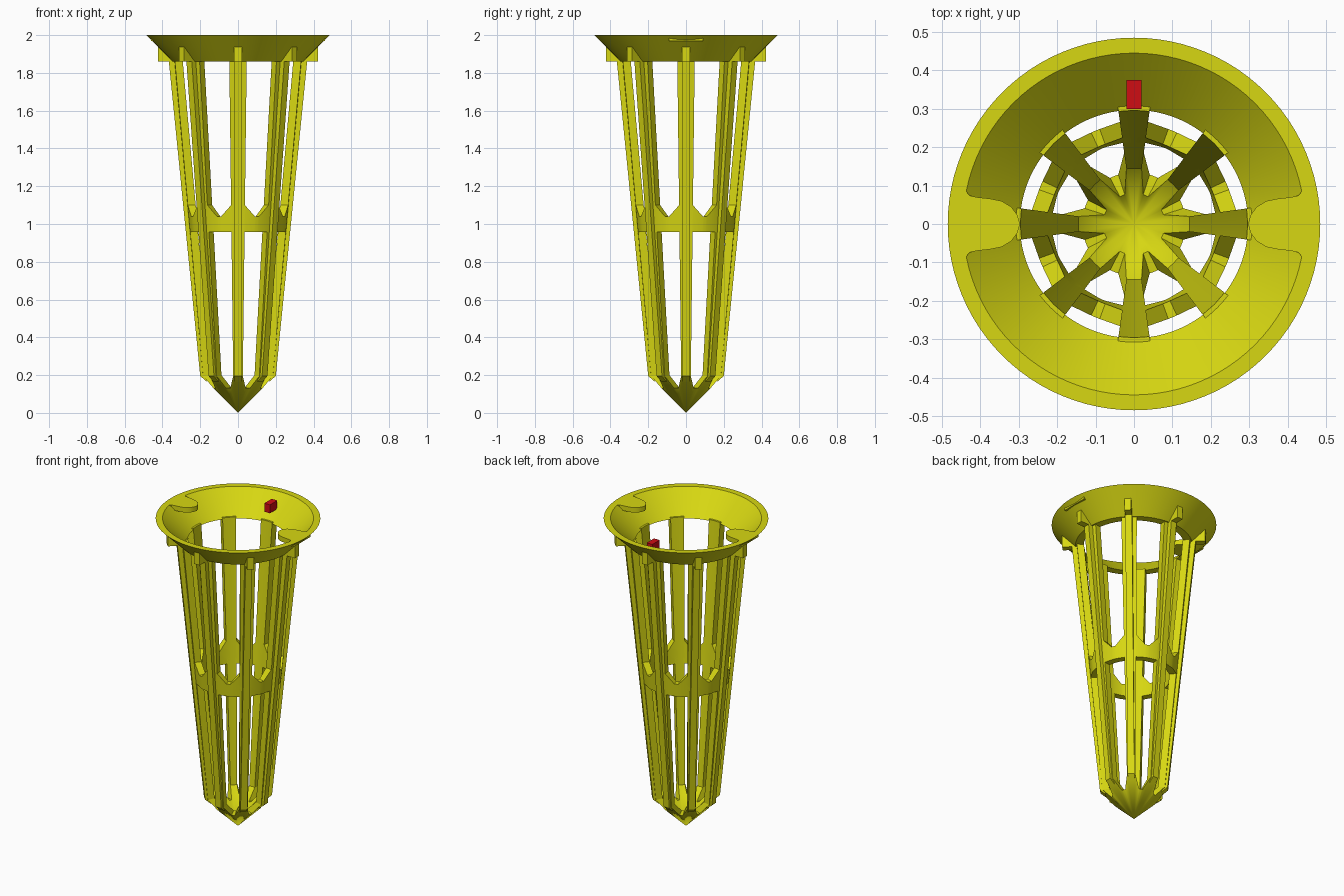
import bpy, bmesh, math
from mathutils import Matrix

if "Cube" in bpy.data.objects:
    bpy.data.objects.remove(bpy.data.objects["Cube"])

N = 8                       # ribs around the basket
STEP = 2 * math.pi / N
HALF = 0.137                # half angle of a rib


def material(name, rgb):
    m = bpy.data.materials.new(name)
    m.diffuse_color = (*rgb, 1)
    m.use_nodes = True
    m.node_tree.nodes["Principled BSDF"].inputs["Base Color"].default_value = m.diffuse_color
    return m


yellow = material("yellow plastic", (0.68, 0.68, 0.006))
red = material("red marker", (0.62, 0.004, 0.007))


def finish(name, bm, mat, smooth=True):
    bmesh.ops.remove_doubles(bm, verts=bm.verts, dist=1e-5)
    bmesh.ops.recalc_face_normals(bm, faces=bm.faces)
    me = bpy.data.meshes.new(name)
    bm.to_mesh(me)
    bm.free()
    me.materials.append(mat)
    ob = bpy.data.objects.new(name, me)
    bpy.context.collection.objects.link(ob)
    if smooth:
        bpy.ops.object.select_all(action='DESELECT')
        ob.select_set(True)
        bpy.context.view_layer.objects.active = ob
        bpy.ops.object.shade_smooth_by_angle(angle=math.radians(25))
    return ob


def sweep(bm, sections, closed):
    """Skin matching loops of (angle, [(r, z), ...]) around the z axis."""
    loops = [[bm.verts.new((r * math.cos(a), r * math.sin(a), z)) for r, z in pts]
             for a, pts in sections]
    pairs = list(zip(loops, loops[1:]))
    if closed:
        pairs.append((loops[-1], loops[0]))
    for p, q in pairs:
        for i in range(len(p)):
            j = (i + 1) % len(p)
            bm.faces.new((p[i], p[j], q[j], q[i]))
    if not closed:
        bm.faces.new(loops[0])
        bm.faces.new(loops[-1])


def prism(bm, outline, matrix, depth):
    """Extrude a flat outline along its local z."""
    low = [bm.verts.new(matrix @ Matrix.Translation((x, y, -depth / 2)).translation)
           for x, y in outline]
    high = [bm.verts.new(matrix @ Matrix.Translation((x, y, depth / 2)).translation)
            for x, y in outline]
    bm.faces.new(low)
    bm.faces.new(high)
    for i in range(len(low)):
        j = (i + 1) % len(low)
        bm.faces.new((low[i], low[j], high[j], high[i]))


def inner(z):
    return 0.145 + 0.15 * (z - 0.2) / 1.66


def wall(z0, z1, t=0.042):
    return [(inner(z0), z0), (inner(z0) + t, z0), (inner(z1) + t, z1), (inner(z1), z1)]


def notched(low, high, gusset, fine):
    """Angles and top heights: high at the ribs, sloping down to low between them."""
    out = []
    for k in range(N):
        c = k * STEP
        out += [(c - HALF, high), (c, high), (c + HALF, high)]
        a, b = c + HALF + gusset, c + STEP - HALF - gusset
        out += [(a + (b - a) * i / fine, low) for i in range(fine + 1)]
    return out


# flared rim
bm = bmesh.new()
rim = [(0.485, 2), (0.445, 2), (0.297, 1.86), (0.345, 1.86)]
sweep(bm, [(2 * math.pi * i / 96, rim) for i in range(96)], True)
finish("funnel_rim", bm, yellow)

# two rounded grip tongues level with the rim
half = [(0.46, 0.09), (0.437, 0.085), (0.428, 0.074), (0.41, 0.07), (0.375, 0.066),
        (0.345, 0.06), (0.32, 0.045), (0.304, 0.024), (0.297, 0)]
tongue = half + [(x, -y) for x, y in half[-2::-1]]
bm = bmesh.new()
for turn in (0, math.pi):
    prism(bm, tongue, Matrix.Rotation(turn, 4, 'Z') @ Matrix.Translation((0, 0, 1.984)), 0.032)
finish("rim_tongues", bm, yellow)

# tapered inner ribs
bm = bmesh.new()
for k in range(N):
    sweep(bm, [(k * STEP + s * HALF, wall(0.19, 1.87)) for s in (-1, 0, 1)], False)
finish("ribs", bm, yellow)

# outer fins with the square tabs under the rim
fin = [(0.165, 0.165), (0.2, 0.195), (0.366, 1.86), (0.423, 1.86), (0.423, 1.938),
       (0.35, 1.875), (0.32, 1.865), (0.17, 0.2)]
bm = bmesh.new()
for k in range(N):
    upright = Matrix.Rotation(k * STEP, 4, 'Z') @ Matrix.Rotation(math.pi / 2, 4, 'X')
    prism(bm, fin, upright, 0.04)
finish("fins", bm, yellow, False)

# middle ring with gussets rising to the ribs
bm = bmesh.new()
sweep(bm, [(a, wall(0.957, z)) for a, z in notched(1.04, 1.10, 0.21, 4)], True)
finish("middle_ring", bm, yellow)

# hollow pointed tip, scalloped between the ribs
bm = bmesh.new()
cup = notched(0.135, 0.2, 0.17, 3)
sweep(bm, [(a, [(0, 0), (min(z, 0.187), z - 0.005), (z - 0.055, z), (0, 0.055)])
           for a, z in cup], True)
bmesh.ops.dissolve_degenerate(bm, dist=1e-5, edges=bm.edges)
finish("pointed_tip", bm, yellow)

# red marker block on the inside of the rim
bm = bmesh.new()
bmesh.ops.create_cube(bm, size=1, matrix=Matrix.Translation((0, 0.337, 1.95))
                      @ Matrix.Diagonal((0.04, 0.075, 0.055, 1)))
finish("marker_block", bm, red, False)
